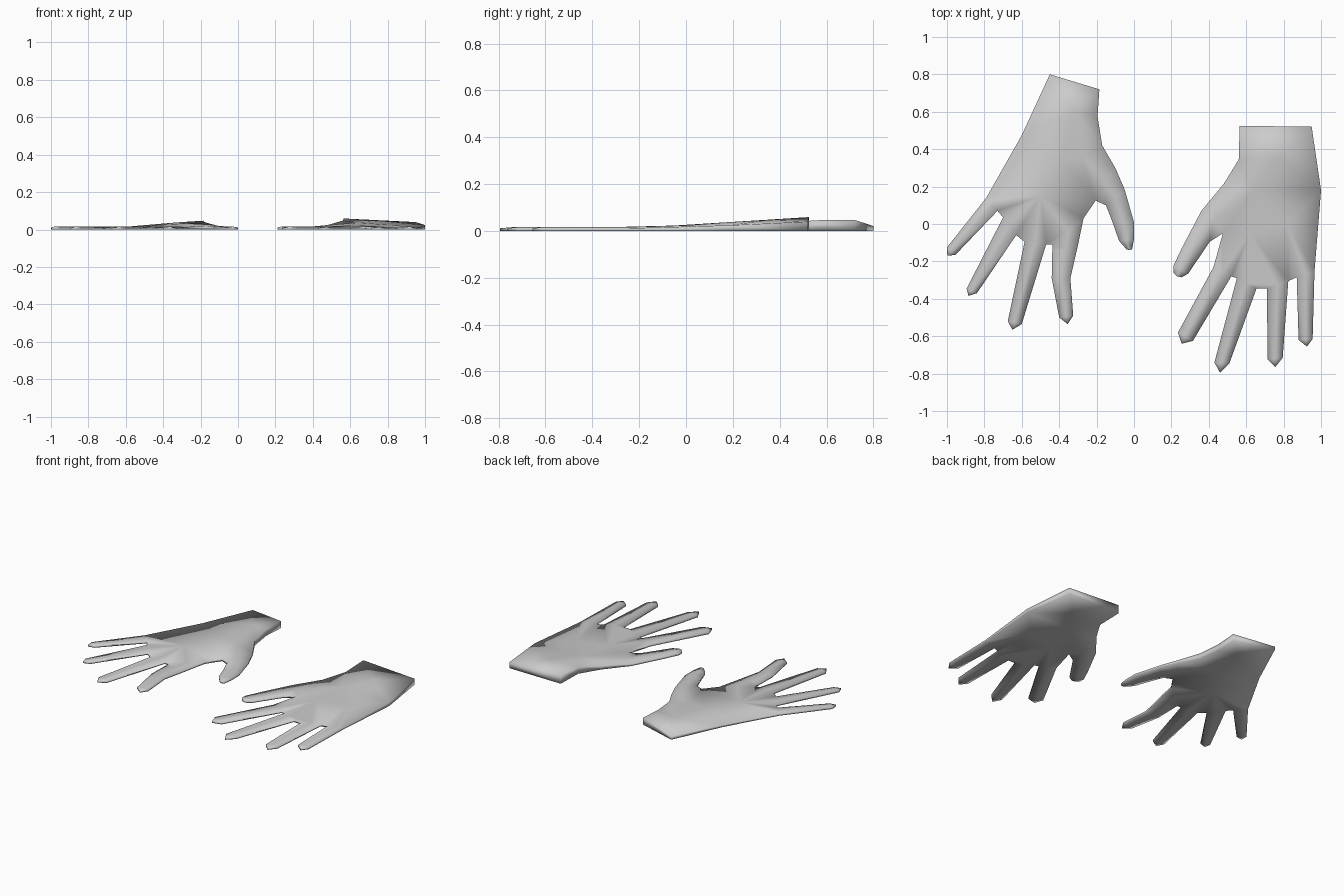
import bpy, bmesh
from mathutils import Vector
from mathutils.geometry import delaunay_2d_cdt

if "Cube" in bpy.data.objects:
    bpy.data.objects.remove(bpy.data.objects["Cube"])


def hand(name, wrist, fingers, outer, palm, height):
    """Thin hand slab: outline walks the wrist, each finger, then the outer edge."""
    outline, inner, ridges = list(wrist), list(palm), []
    for stations, tip in fingers:
        outline += [s[:2] for s in stations] + [tip] + [s[2:] for s in reversed(stations)]
        start = len(inner)
        inner += [((s[0] + s[2]) / 2, (s[1] + s[3]) / 2) for s in stations]
        ridges += [(i, i + 1) for i in range(start, len(inner) - 1)]
    outline += outer
    n = len(outline)
    edges = [(i, (i + 1) % n) for i in range(n)] + [(a + n, b + n) for a, b in ridges]
    pts = [Vector(p) for p in outline + inner]
    verts, _, faces = delaunay_2d_cdt(pts, edges, [list(range(n))], 1, 1e-5)[:3]

    bm = bmesh.new()
    top = [bm.verts.new((v.x, v.y, height(v.x, v.y))) for v in verts]
    for f in faces:
        bm.faces.new([top[i] for i in f])
    rim = [e for e in bm.edges if e.is_boundary]
    for v in {v for e in rim for v in e.verts}:
        v.co.z -= 0.005
    # flat underside and side walls
    low = {v: bm.verts.new((v.co.x, v.co.y, 0)) for v in top}
    for f in list(bm.faces):
        bm.faces.new([low[v] for v in reversed(f.verts)])
    for e in rim:
        a, b = e.verts
        bm.faces.new((a, b, low[b], low[a]))
    bmesh.ops.delete(bm, geom=[v for v in bm.verts if not v.link_faces], context='VERTS')
    bmesh.ops.recalc_face_normals(bm, faces=bm.faces)
    for f in bm.faces:
        f.smooth = True
    me = bpy.data.meshes.new(name)
    bm.to_mesh(me)
    bm.free()
    bpy.context.collection.objects.link(bpy.data.objects.new(name, me))


def slope(peak, x0, side, fall, y0, length):
    """Height rises from knuckles to wrist and is highest on the thumb side."""
    def h(x, y):
        t = min(max((y - y0) / length, 0), 1) ** 1.5
        u = (x - x0) * side
        top = peak - (fall * u if u > 0 else -0.28 * u)
        return 0.016 + t * max(top - 0.016, 0.004)
    return h


# finger stations: thumb-side point then opposite point, followed by the tip
hand("left_hand",
     [(-.45, .80), (-.185, .72), (-.195, .575), (-.17, .42)],
     [([(-.10, .30, -.205, .125), (-.05, .185, -.15, .10), (0, .01, -.115, .01),
        (0, -.08, -.08, -.09), (-.01, -.135, -.04, -.135)], (-.025, -.14)),
      ([(-.27, .03, -.435, -.11), (-.30, -.115, -.437, -.15), (-.34, -.29, -.44, -.29),
        (-.325, -.49, -.40, -.50)], (-.355, -.535)),
      ([(-.47, -.11, -.585, -.095), (-.60, -.535, -.675, -.52)], (-.65, -.565)),
      ([(-.63, -.06, -.70, .035), (-.84, -.37, -.895, -.345)], (-.885, -.385)),
      ([(-.73, .07, -.79, .14), (-.955, -.165, -1, -.125)], (-.998, -.17))],
     [(-.60, .475)],
     [(-.32, .60), (-.38, .35), (-.5, .15), (-.28, .35)],
     slope(.052, -.185, -1, .10, -.10, .6))

hand("right_hand",
     [(.95, .52), (.565, .525), (.56, .345), (.48, .215)],
     [([(.36, .07, .475, -.05), (.255, -.13, .405, -.095), (.21, -.225, .29, -.265),
        (.21, -.26, .255, -.285)], (.23, -.28)),
      ([(.425, -.23, .52, -.28), (.235, -.58, .315, -.625)], (.255, -.64)),
      ([(.55, -.29, .655, -.345), (.43, -.74, .51, -.745)], (.46, -.795)),
      ([(.71, -.345, .825, -.305), (.715, -.725, .795, -.715)], (.755, -.765)),
      ([(.87, -.285, .965, -.255), (.88, -.62, .955, -.615)], (.925, -.655))],
     [(1, .18)],
     [(.76, .35), (.64, .18), (.82, .0), (.62, -.05)],
     slope(.064, .565, 1, .05, -.25, .7))
